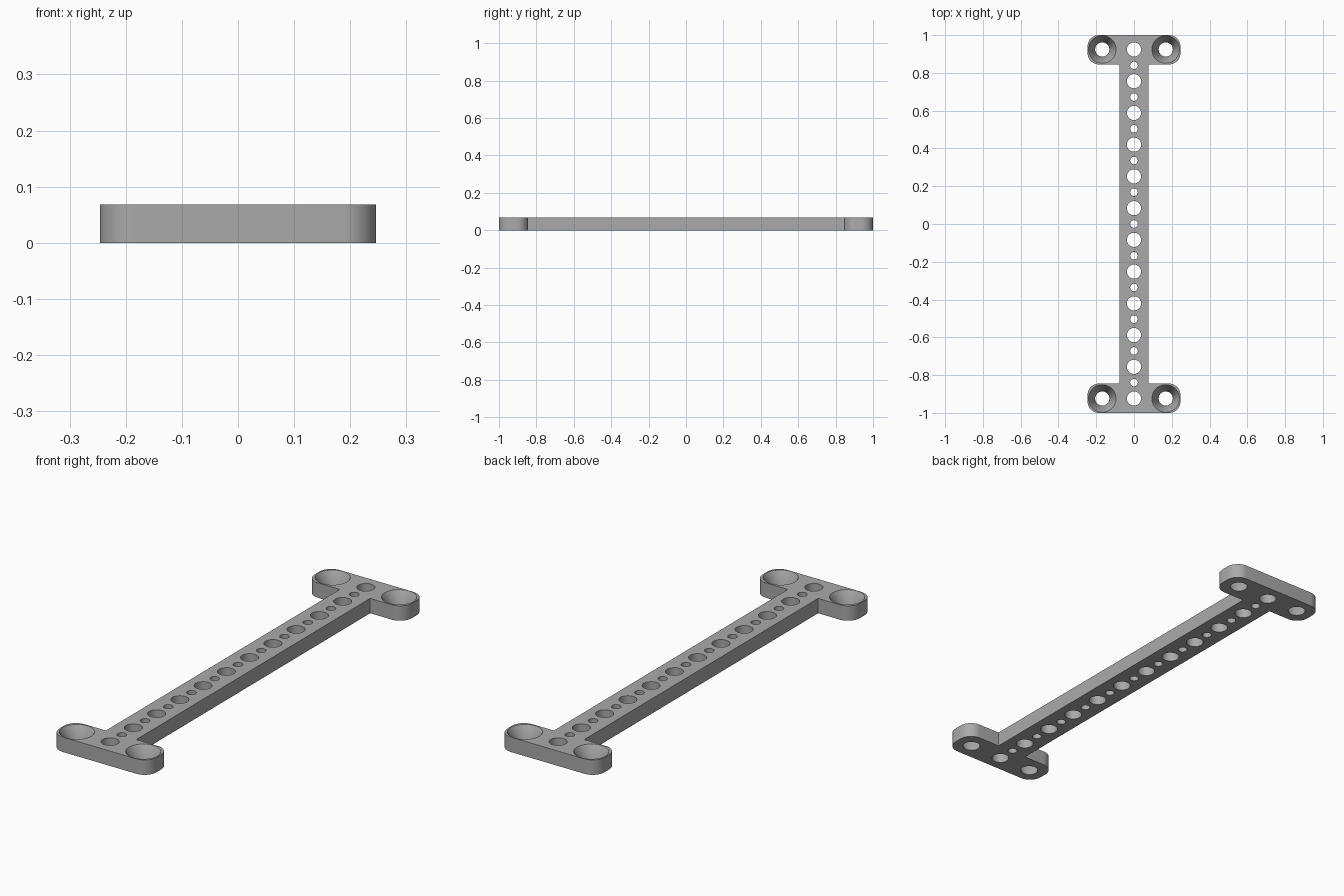
import bpy, bmesh, math

cube = bpy.data.objects.get("Cube")
if cube:
    bpy.data.objects.remove(cube, do_unlink=True)

HEIGHT = 0.068
HALF_W, BAR_W = 0.246, 0.077       # half widths of the end plates and the bar
PLATE_Y, CORNER = 0.845, 0.06      # inner edge of the end plates, corner radius
PITCH = 0.168                      # hole spacing
SCREW_X, SCREW_Y = 0.168, PITCH * 5.5

grey = bpy.data.materials.new("grey plastic")
grey.use_nodes = True
colour = (0.4, 0.4, 0.4, 1)
grey.diffuse_color = colour
grey.node_tree.nodes["Principled BSDF"].inputs["Base Color"].default_value = colour


def make_object(name, bm):
    bmesh.ops.recalc_face_normals(bm, faces=bm.faces)
    mesh = bpy.data.meshes.new(name)
    bm.to_mesh(mesh)
    bm.free()
    mesh.materials.append(grey)
    obj = bpy.data.objects.new(name, mesh)
    bpy.context.collection.objects.link(obj)
    return obj


def arc(cx, cy, start, steps=12):
    """Quarter circle for one rounded corner."""
    angles = [start + math.pi / 2 * i / steps for i in range(steps + 1)]
    return [(cx + CORNER * math.cos(a), cy + CORNER * math.sin(a)) for a in angles]


def revolve(bm, x, y, profile, segments=48):
    """Closed solid of revolution from (radius, z) pairs."""
    rings = [[bm.verts.new((x + r * math.cos(math.tau * i / segments),
                            y + r * math.sin(math.tau * i / segments), z))
              for i in range(segments)] for r, z in profile]
    for low, high in zip(rings, rings[1:]):
        for i in range(segments):
            j = (i + 1) % segments
            bm.faces.new((low[i], low[j], high[j], high[i]))
    bm.faces.new(rings[0][::-1])
    bm.faces.new(rings[-1])


# I-shaped body: a quarter outline mirrored to all four corners
quarter = [(BAR_W, PLATE_Y)]
quarter += arc(HALF_W - CORNER, PLATE_Y + CORNER, -math.pi / 2)
quarter += arc(HALF_W - CORNER, 1 - CORNER, 0)
half = quarter + [(-x, y) for x, y in reversed(quarter)]
outline = half + [(-x, -y) for x, y in half]
bm = bmesh.new()
base = bm.faces.new([bm.verts.new((x, y, 0)) for x, y in outline])
top = bmesh.ops.extrude_face_region(bm, geom=[base])["geom"]
bmesh.ops.translate(bm, vec=(0, 0, HEIGHT),
                    verts=[v for v in top if isinstance(v, bmesh.types.BMVert)])
bracket = make_object("mounting_bracket", bm)

# Cutter: alternating large and small holes, plus countersunk screw holes
bm = bmesh.new()
for k in range(-11, 12):
    radius = 0.0375 if k % 2 else 0.02
    revolve(bm, 0, k * PITCH / 2, [(radius, -0.02), (radius, HEIGHT + 0.02)])
for sx in (-1, 1):
    for sy in (-1, 1):
        revolve(bm, sx * SCREW_X, sy * SCREW_Y,
                [(0.0375, -0.02), (0.0375, 0.006), (0.073, HEIGHT), (0.073, HEIGHT + 0.02)])
cutter = make_object("hole_cutter", bm)
cutter.hide_render = True

# Drill the holes and keep the result as plain mesh
mod = bracket.modifiers.new("holes", "BOOLEAN")
mod.operation = "DIFFERENCE"
mod.solver = "EXACT"
mod.object = cutter
bpy.context.view_layer.objects.active = bracket
bracket.select_set(True)
bpy.ops.object.modifier_apply(modifier=mod.name)
bpy.data.objects.remove(cutter, do_unlink=True)
bpy.ops.object.shade_smooth_by_angle(angle=math.radians(30))
